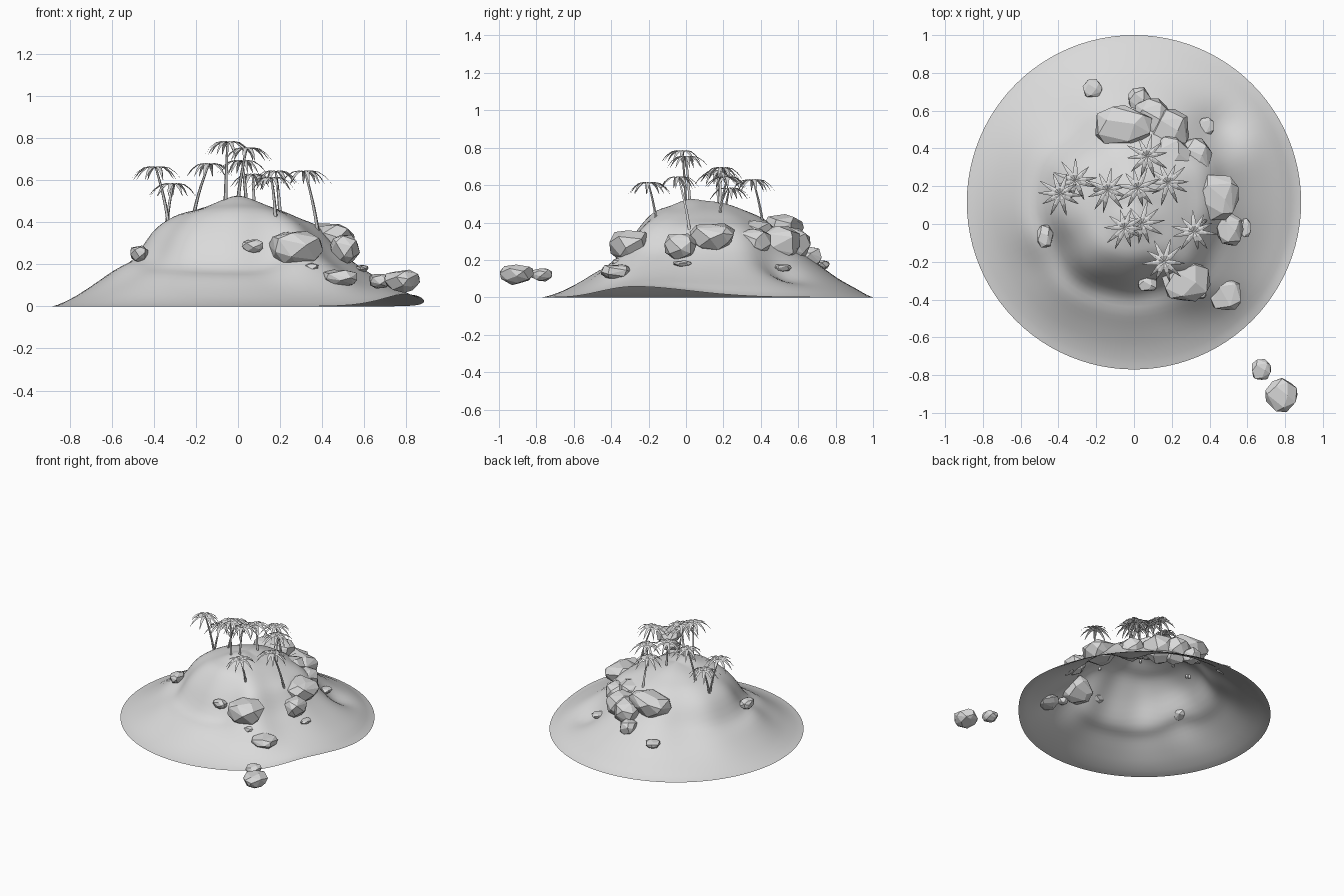
import bpy, bmesh, math, random
from mathutils import Vector

random.seed(4)
cube = bpy.data.objects.get("Cube")
if cube:
    bpy.data.objects.remove(cube)

# One plain grey for everything
GREY = (0.7, 0.7, 0.7, 1)
stone = bpy.data.materials.new("plain_grey")
stone.use_nodes = True
stone.diffuse_color = GREY
stone.node_tree.nodes["Principled BSDF"].inputs["Base Color"].default_value = GREY


def finish(bm, name, smooth_angle=None):
    mesh = bpy.data.meshes.new(name)
    bm.to_mesh(mesh)
    bm.free()
    mesh.materials.append(stone)
    obj = bpy.data.objects.new(name, mesh)
    bpy.context.collection.objects.link(obj)
    if smooth_angle:
        bpy.ops.object.select_all(action="DESELECT")
        obj.select_set(True)
        bpy.context.view_layer.objects.active = obj
        bpy.ops.object.shade_smooth_by_angle(angle=math.radians(smooth_angle))
    return obj


# Island: slope profiles toward each side, blended around the centre
CENTRE_Y, RADIUS = 0.115, 0.885
EAST = [.515, .49, .46, .42, .375, .265, .185, .12, .06, 0]
NORTH = [.515, .5, .465, .42, .345, .25, .175, .105, .05, 0]
WEST = [.515, .49, .46, .43, .36, .22, .165, .1, .04, 0]
SOUTH = [.515, .525, .49, .45, .34, .19, .14, .08, .03, 0]
# swellings and gullies: x, y, height, spread
BUMPS = [(.3, -.3, .06, .14), (.46, .5, -.075, .13), (.48, -.37, .025, .1), (-.5, -.08, .03, .12)]


def sample(profile, t):
    i = min(int(t), len(profile) - 2)
    f = t - i
    a, b, c, d = (profile[max(0, min(len(profile) - 1, i + k))] for k in (-1, 0, 1, 2))
    return b + f * (c - a + f * (2*a - 5*b + 4*c - d + f * (3*(b - c) + d - a))) / 2


def ground(x, y):
    dx, dy = x, y - CENTRE_Y
    u = min(math.hypot(dx, dy) / RADIUS, 1)
    angle = math.atan2(dy, dx)
    # ridges on the flanks
    middle = math.sin(math.pi * u) ** 2
    t = 9 * min(1, u * (1 + middle * (.03 * math.cos(5 * angle + 1) + .015 * math.sin(9 * angle))))
    c, s = math.cos(angle), math.sin(angle)
    z = c * c * sample(EAST if c > 0 else WEST, t) + s * s * sample(NORTH if s > 0 else SOUTH, t)
    for bx, by, height, spread in BUMPS:
        z += height * math.exp(-((x - bx) ** 2 + (y - by) ** 2) / spread ** 2) * (1 - u ** 6)
    # shoreline lifted on one side, fading more slowly toward the back
    off = angle + .46
    lift = .058 * math.exp(-(off / (.32 if off < 0 else .5)) ** 2) * u ** 6
    return max(0, z) + lift


bm = bmesh.new()
SIDES, RINGS = 96, 32
rings = []
for r in range(1, RINGS + 1):
    ring = []
    for k in range(SIDES):
        a = math.tau * k / SIDES
        x = RADIUS * r / RINGS * math.cos(a)
        y = CENTRE_Y + RADIUS * r / RINGS * math.sin(a)
        ring.append(bm.verts.new((x, y, ground(x, y))))
    rings.append(ring)
top = bm.verts.new((0, CENTRE_Y, ground(0, CENTRE_Y)))
for k in range(SIDES):
    n = (k + 1) % SIDES
    bm.faces.new((top, rings[0][k], rings[0][n]))
    for inner, outer in zip(rings, rings[1:]):
        bm.faces.new((inner[k], outer[k], outer[n], inner[n]))
finish(bm, "island_ground", 60)


# Rocks: blocky faceted hulls, wide above and narrower below
def rock(name, centre, size):
    bm = bmesh.new()
    count = 24
    points = []
    for i in range(count):
        h = 1 - 2 * (i + .5) / count
        a = i * 2.4 + random.uniform(-.3, .3)
        w = math.sqrt(1 - h * h) * (1 + .18 * h)
        p = (w * math.cos(a), w * math.sin(a), h + random.uniform(-.1, .1))
        points.append([math.copysign(abs(v) ** .88, v) for v in p])
    low = [min(p[k] for p in points) for k in range(3)]
    high = [max(p[k] for p in points) for k in range(3)]
    for p in points:
        bm.verts.new([centre[k] + size[k] * (2 * (p[k] - low[k]) / (high[k] - low[k]) - 1) for k in range(3)])
    hull = bmesh.ops.convex_hull(bm, input=bm.verts)
    bmesh.ops.delete(bm, geom=list(set(hull["geom_interior"])), context="VERTS")
    bmesh.ops.dissolve_limit(bm, angle_limit=.2, verts=bm.verts, edges=bm.edges)
    finish(bm, name)


ROCKS = {
    "front_boulder": ((.275, -.3, .268), (.13, .11, .09)),
    "front_pebble": ((.07, -.32, .287), (.05, .035, .032)),
    "front_chip": ((.35, -.36, .185), (.035, .035, .022)),
    "slope_rock": ((.48, -.37, .135), (.085, .085, .04)),
    "sea_boulder": ((.78, -.905, .12), (.085, .09, .055)),
    "sea_pebble": ((.675, -.77, .12), (.05, .055, .035)),
    "right_side_rock": ((-.47, -.065, .25), (.042, .06, .04)),
    "left_boulder": ((.44, .14, .32), (.115, .12, .075)),
    "left_low_rock": ((.51, -.03, .27), (.07, .085, .07)),
    "left_chip": ((.59, -.02, .18), (.03, .05, .016)),
    "left_back_rock": ((.33, .36, .29), (.085, .095, .075)),
    "upper_back_rock": ((.2, .37, .34), (.1, .1, .07)),
    "back_rock": ((.19, .5, .28), (.1, .11, .1)),
    "back_boulder": ((-.055, .52, .36), (.15, .11, .085)),
    "back_low_rock": ((.1, .565, .275), (.1, .1, .1)),
    "back_foot_rock": ((.03, .66, .215), (.06, .065, .055)),
    "back_pebble": ((-.22, .72, .172), (.052, .047, .026)),
    "back_left_chip": ((.38, .52, .157), (.042, .045, .02)),
}
for name, (centre, size) in ROCKS.items():
    rock(name, centre, size)


# Palm: bent tapered trunk and a crown of drooping pointed leaves
def palm(index, base, crown):
    start = Vector((*base, ground(*base) - .02))
    tip = Vector(crown) - Vector((0, 0, .008))
    bm = bmesh.new()
    sides, steps = 6, 7
    previous = None
    for j in range(steps + 1):
        t = j / steps
        p = start.lerp(tip, t)
        bend = (t ** 1.7 - t) * .5
        p.x += (tip.x - start.x) * bend
        p.y += (tip.y - start.y) * bend
        radius = .009 - .004 * t
        ring = [bm.verts.new(p + Vector((math.cos(a), math.sin(a), 0)) * radius)
                for a in (math.tau * k / sides for k in range(sides))]
        if previous:
            for k in range(sides):
                n = (k + 1) % sides
                bm.faces.new((previous[k], previous[n], ring[n], ring[k]))
        previous = ring
    bm.faces.new(previous)
    finish(bm, f"palm_trunk_{index}", 60)

    bm = bmesh.new()
    leaves = 10
    turn = random.uniform(0, 1)
    for k in range(leaves):
        a = math.tau * k / leaves + turn + random.uniform(-.15, .15)
        out = Vector((math.cos(a), math.sin(a), 0))
        side = Vector((-out.y, out.x, 0))
        length = random.uniform(.1, .13)
        last = None
        for t, width in ((0, .004), (.25, .013), (.5, .011), (.75, .007), (1, .0005)):
            mid = tip + out * length * t + Vector((0, 0, .07 * t - .125 * t * t))
            droop = Vector((0, 0, -.3 * width))
            row = [bm.verts.new(q) for q in (mid - side * width + droop, mid, mid + side * width + droop)]
            if last:
                for m in (0, 1):
                    bm.faces.new((last[m], row[m], row[m + 1], last[m + 1]))
            last = row
    finish(bm, f"palm_leaves_{index}")


PALMS = [
    ((-.33, .18), (-.39, .16, .665)), ((-.34, .2), (-.31, .23, .585)),
    ((-.21, .18), (-.14, .18, .68)), ((-.06, 0), (-.05, -.02, .785)),
    ((0, .02), (.04, 0, .755)), ((.04, .18), (.02, .19, .695)),
    ((.08, .41), (.07, .36, .63)), ((.2, .18), (.18, .22, .645)),
    ((.38, .02), (.32, -.04, .645)), ((.18, -.16), (.16, -.2, .615)),
]
for i, (base, crown) in enumerate(PALMS, 1):
    palm(i, base, crown)
